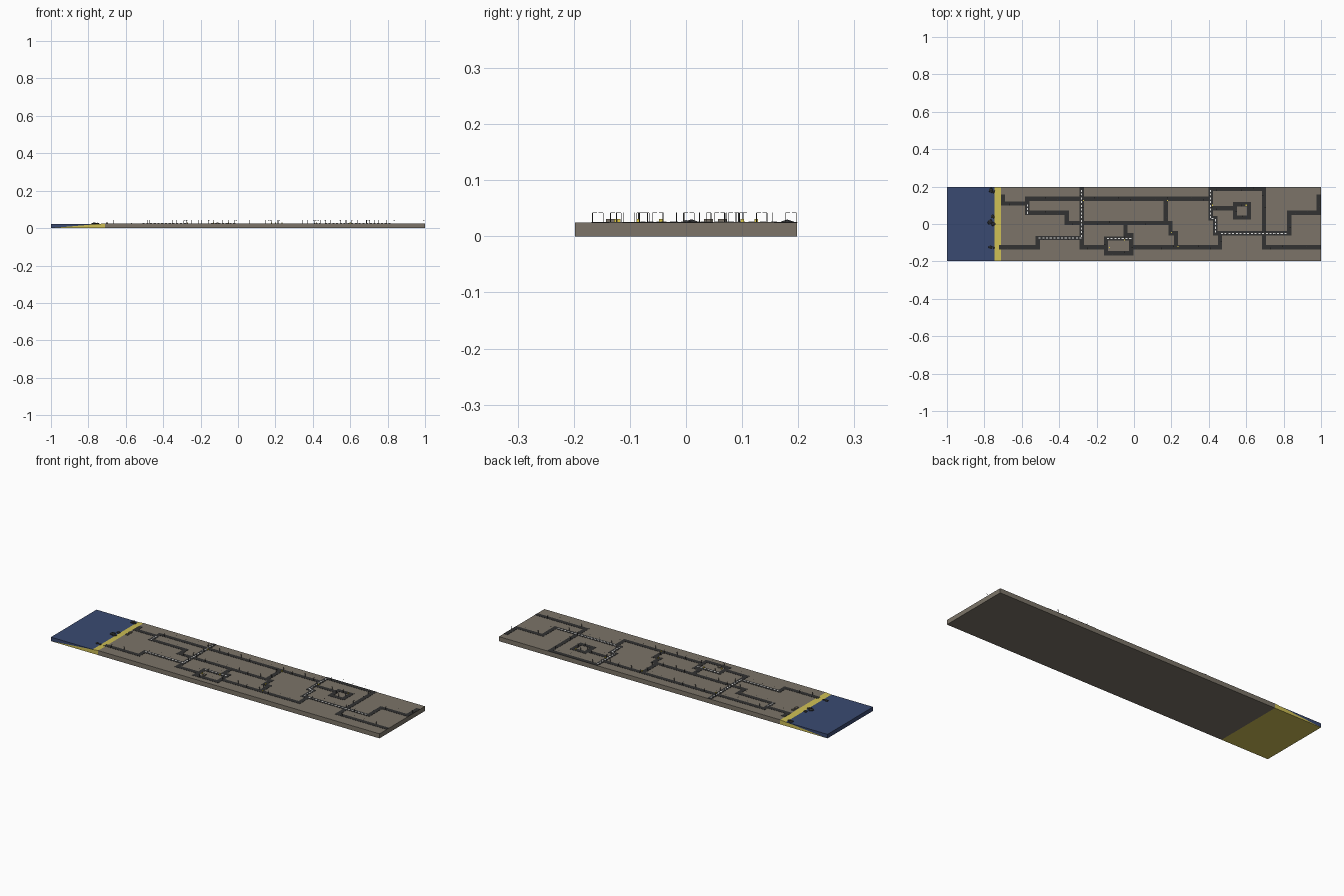
import bpy, bmesh, math, random
from mathutils import Matrix, Vector

random.seed(4)
old = bpy.data.objects.get("Cube")
if old:
    bpy.data.objects.remove(old, do_unlink=True)


def material(name, rgb):
    m = bpy.data.materials.new(name)
    m.use_nodes = True
    m.diffuse_color = (*rgb, 1)
    m.node_tree.nodes["Principled BSDF"].inputs["Base Color"].default_value = (*rgb, 1)
    return m


EARTH = material("grey brown earth", (0.2, 0.175, 0.14))
SEA = material("sea blue", (0.042, 0.068, 0.165))
SAND = material("sand yellow", (0.62, 0.52, 0.09))
ASPHALT = material("asphalt", (0.032, 0.032, 0.032))
WHITE = material("line white", (0.8, 0.8, 0.78))
METAL = material("dark metal", (0.05, 0.05, 0.05))
ROCK = material("dark rock", (0.025, 0.027, 0.03))
YELLOW = material("lamp yellow", (0.75, 0.6, 0.06))


def finish(name, bm, mat):
    bmesh.ops.recalc_face_normals(bm, faces=bm.faces)
    mesh = bpy.data.meshes.new(name)
    bm.to_mesh(mesh)
    bm.free()
    mesh.materials.append(mat)
    obj = bpy.data.objects.new(name, mesh)
    bpy.context.collection.objects.link(obj)
    return obj


def box(bm, x, y, z, sx, sy, sz):
    """Box centred on x, y and standing on z."""
    mat = Matrix.Translation((x, y, z + sz / 2)) @ Matrix.Diagonal((sx, sy, sz, 1))
    bmesh.ops.create_cube(bm, size=1, matrix=mat)


def prism(name, profile, mat):
    """Side profile in x, z drawn out over the full width."""
    bm = bmesh.new()
    face = bm.faces.new([bm.verts.new((x, -HALF, z)) for x, z in profile])
    ext = bmesh.ops.extrude_face_region(bm, geom=[face])["geom"]
    moved = [v for v in ext if isinstance(v, bmesh.types.BMVert)]
    bmesh.ops.translate(bm, vec=(0, 2 * HALF, 0), verts=moved)
    return finish(name, bm, mat)


HALF, TOP, SHORE, WATER = 0.198, 0.025, -0.712, 0.022
TIDE = -1 + (1 + SHORE) * WATER / TOP

# Land, sloping beach and sea
prism("land", [(SHORE, 0), (1, 0), (1, TOP), (SHORE, TOP)], EARTH)
prism("beach", [(-1, 0), (SHORE, 0), (SHORE, TOP)], SAND)
prism("sea", [(-1, 0), (TIDE, WATER), (-1, WATER)], SEA)

# Road network: (has centre dashes, path)
ROADS = [
    (0, [(-.70, .145), (-.70, .11), (-.57, .11), (-.57, .135), (.41, .135)]),
    (1, [(-.57, .11), (-.57, .06)]),
    (0, [(-.57, .06), (-.36, .06), (-.36, .005), (.19, .005)]),
    (0, [(.17, .135), (.17, .005)]),
    (0, [(.195, .005), (.195, -.05), (.225, -.05), (.225, -.125)]),
    (1, [(-.28, .187), (-.28, -.075)]),
    (0, [(-.71, -.125), (-.515, -.125), (-.515, -.075)]),
    (1, [(-.515, -.075), (-.28, -.075)]),
    (0, [(-.28, -.075), (-.28, -.125), (-.15, -.125)]),
    (1, [(-.15, -.078), (-.015, -.078)]),
    (0, [(-.15, -.078), (-.15, -.157), (-.015, -.157), (-.015, -.078)]),
    (0, [(-.045, .005), (-.045, -.06), (-.015, -.06), (-.015, -.078)]),
    (0, [(-.015, -.125), (.46, -.125), (.46, -.05)]),
    (1, [(.46, -.05), (.83, -.05)]),
    (0, [(.83, -.05), (.83, .06), (.988, .06), (.988, .145)]),
    (1, [(.41, .187), (.41, .03)]),
    (1, [(.41, .03), (.435, .03), (.435, -.05)]),
    (0, [(.435, -.05), (.46, -.05)]),
    (0, [(.41, .187), (.695, .187), (.695, -.125), (.988, -.125)]),
    (0, [(.41, .085), (.54, .085)]),
    (0, [(.54, .105), (.615, .105), (.615, .035), (.54, .035), (.54, .105)]),
]
WIDTH, THICK = 0.023, 0.001
roads, dashes, poles, heads = [bmesh.new() for _ in range(4)]
for dashed, path in ROADS:
    for p, q in zip(path, path[1:]):
        a, b = Vector(p), Vector(q)
        mid, d = (a + b) / 2, b - a
        length = d.length
        d.normalize()
        along = abs(d.x) > 0.5
        box(roads, mid.x, mid.y, TOP,
            abs(b.x - a.x) + WIDTH, abs(b.y - a.y) + WIDTH, THICK)
        # Centre line dashes
        if dashed:
            for i in range(max(1, round(length / 0.02))):
                c = a + d * (0.01 + 0.02 * i)
                size = (0.011, 0.006) if along else (0.006, 0.011)
                box(dashes, c.x, c.y, TOP + THICK, *size, 0.0004)
        # Street lamps beside the road, with an arm reaching over it
        side = Vector((-d.y, d.x))
        for i in range(int(length / 0.065)):
            s = side if i % 2 else -side
            c = a + d * (0.033 + 0.065 * i) + s * 0.0095
            tip = c - s * 0.004
            box(poles, c.x, c.y, TOP, 0.0012, 0.0012, 0.017)
            arm = (0.0012, 0.008) if along else (0.008, 0.0012)
            box(poles, tip.x, tip.y, TOP + 0.017, *arm, 0.0008)
            box(heads, tip.x, tip.y, TOP + 0.0162, 0.002, 0.002, 0.0008)
finish("roads", roads, ASPHALT)
finish("road_dashes", dashes, WHITE)
finish("street_lamp_poles", poles, METAL)
finish("street_lamp_heads", heads, WHITE)

# Small yellow signs beside some junctions
signs = bmesh.new()
for x, y in [(.18, .125), (.235, -.12), (.2, -.045), (-.13, -.125),
             (-.05, -.085), (.42, .1), (.6, .1), (-.27, .125)]:
    box(signs, x, y, TOP, 0.006, 0.006, 0.006)
finish("yellow_signs", signs, YELLOW)

# Low huts within the road loops
huts = bmesh.new()
for x, y in [(-.11, -.135), (-.7, .04), (-.7, .065)]:
    box(huts, x, y, TOP, 0.012, 0.016, 0.006)
finish("small_huts", huts, EARTH)

# Rocks at the waterline
rocks = bmesh.new()
for x, y, r in [(-.765, .18, .016), (-.75, .172, .01), (-.755, .04, .013),
                (-.77, .01, .017), (-.752, .0, .014), (-.768, -.125, .012),
                (-.75, -.126, .009)]:
    turn = Matrix.Rotation(random.uniform(0, math.tau), 4, "Z")
    mat = Matrix.Translation((x, y, WATER)) @ turn @ Matrix.Diagonal((r, r * .8, r * .5, 1))
    bmesh.ops.create_icosphere(rocks, subdivisions=1, radius=1, matrix=mat)
finish("shore_rocks", rocks, ROCK)
